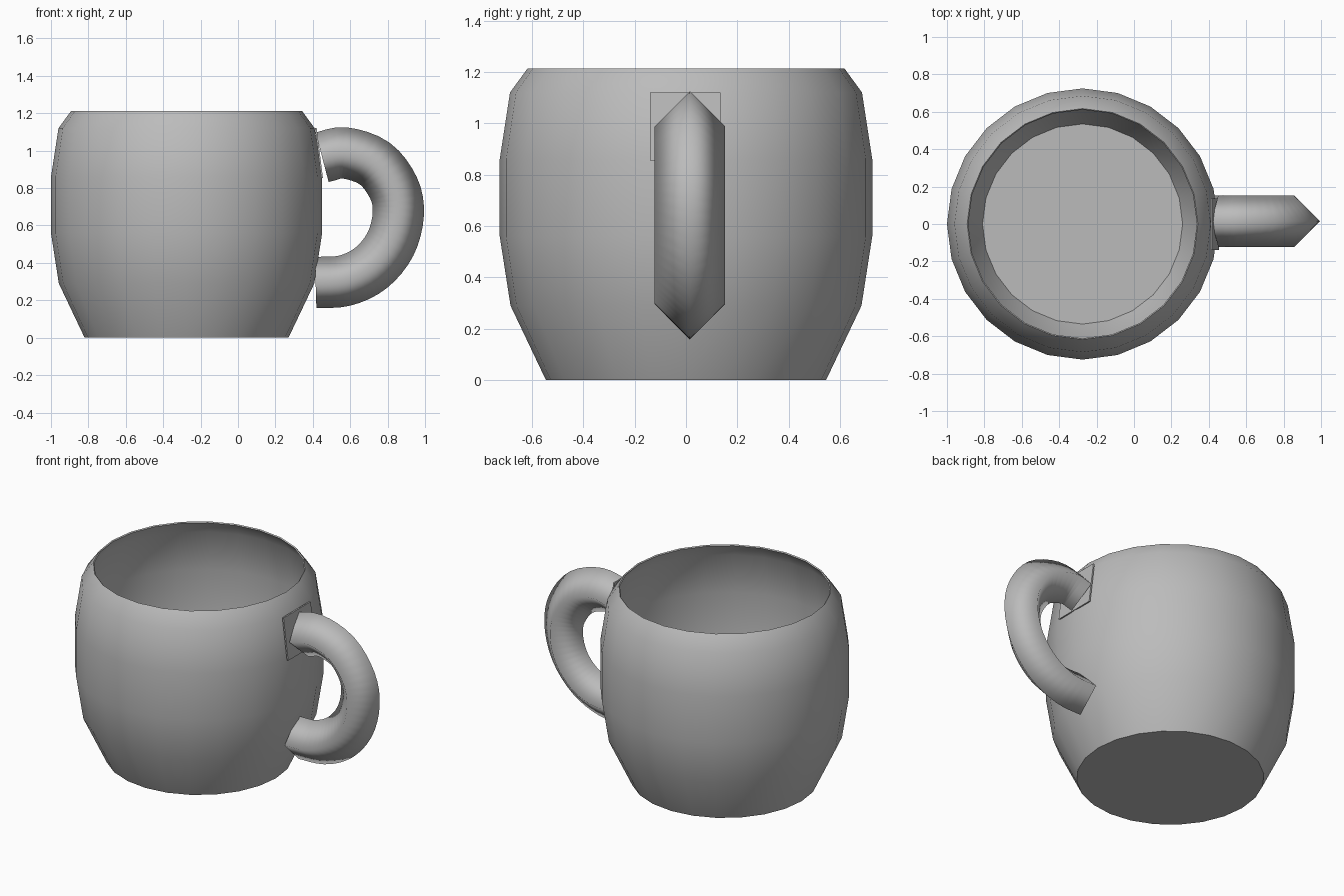
import bpy, bmesh, math
from mathutils import Vector

if "Cube" in bpy.data.objects:
    bpy.data.objects.remove(bpy.data.objects["Cube"])

SIDES = 24
CENTRE_X = -0.275

grey = bpy.data.materials.new("plain grey")
grey.diffuse_color = (0.5, 0.5, 0.5, 1)
grey.use_nodes = True
grey.node_tree.nodes["Principled BSDF"].inputs["Base Color"].default_value = grey.diffuse_color


def finish(name, bm):
    bmesh.ops.recalc_face_normals(bm, faces=bm.faces)
    mesh = bpy.data.meshes.new(name)
    bm.to_mesh(mesh)
    bm.free()
    mesh.materials.append(grey)
    obj = bpy.data.objects.new(name, mesh)
    bpy.context.collection.objects.link(obj)
    return obj


def smooth(obj, degrees):
    bpy.ops.object.select_all(action='DESELECT')
    obj.select_set(True)
    bpy.context.view_layer.objects.active = obj
    bpy.ops.object.shade_smooth_by_angle(angle=math.radians(degrees))


def skin(bm, rings):
    """Join consecutive closed rings with quads and cap both ends."""
    n = len(rings[0])
    for a, b in zip(rings, rings[1:]):
        for i in range(n):
            j = (i + 1) % n
            bm.faces.new((a[i], a[j], b[j], b[i]))
    bm.faces.new(rings[0])
    bm.faces.new(rings[-1])


# Barrel cup: outer wall, rim, then thin-walled inside down to the floor
outer = [(0.545, 0), (0.683, 0.29), (0.725, 0.56), (0.725, 0.86),
         (0.685, 1.12), (0.617, 1.213)]
inner = [(r - 0.01, max(z, 0.012)) for r, z in reversed(outer[:-1])]
bm = bmesh.new()
rings = []
for r, z in outer + [(0.611, 1.207)] + inner:
    rings.append([bm.verts.new((CENTRE_X + r * math.cos(2 * math.pi * i / SIDES),
                                r * math.sin(2 * math.pi * i / SIDES), z))
                  for i in range(SIDES)])
skin(bm, rings)
smooth(finish("cup_body", bm), 50)

# Handle: diamond section swept along a smooth C-shaped path
path = [Vector((x, 0.015, z)) for x, z in
        [(0.45, 0.965), (0.57, 0.988), (0.73, 0.932), (0.832, 0.80), (0.857, 0.66),
         (0.815, 0.50), (0.71, 0.372), (0.57, 0.305), (0.415, 0.295)]]
ends = [2 * path[0] - path[1]] + path + [2 * path[-1] - path[-2]]
points = []
for a, b, c, d in zip(ends, ends[1:], ends[2:], ends[3:]):
    for k in range(4):
        t = k / 4
        points.append(0.5 * (2 * b + (c - a) * t + (2 * a - 5 * b + 4 * c - d) * t * t
                             + (3 * b - a - 3 * c + d) * t ** 3))
points.append(path[-1])
bm = bmesh.new()
rings = []
side = Vector((0, 1, 0))
for i, p in enumerate(points):
    tangent = (points[min(i + 1, len(points) - 1)] - points[max(i - 1, 0)]).normalized()
    out = tangent.cross(side)
    rings.append([bm.verts.new(p + 0.137 * v) for v in (out, side, -out, -side)])
skin(bm, rings)
handle = finish("handle", bm)
for face in handle.data.polygons:
    face.use_smooth = len(handle.data.polygons) - face.index > 2  # flat end caps

# Thin mounting plate behind the upper handle end
bm = bmesh.new()
plate = [[bm.verts.new((x + dx, y, z)) for x, y, z in
          [(0.445, -0.14, 0.855), (0.445, 0.135, 0.855),
           (0.412, 0.135, 1.12), (0.412, -0.14, 1.12)]] for dx in (0, 0.009)]
skin(bm, plate)
finish("handle_plate", bm)
